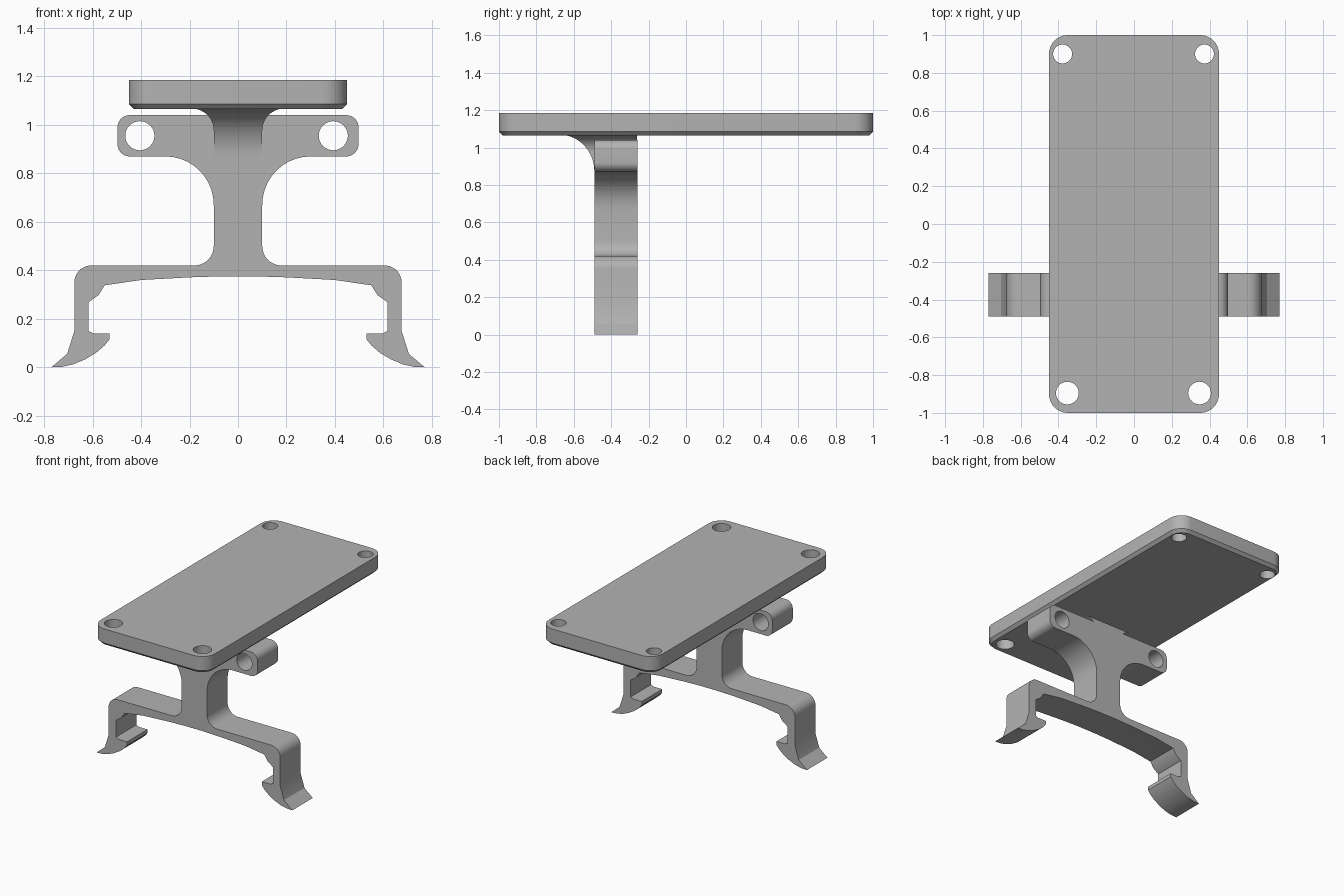
import bpy, bmesh, math
from mathutils import Vector

cube = bpy.data.objects.get("Cube")
if cube:
    bpy.data.objects.remove(cube, do_unlink=True)

grey = bpy.data.materials.new("plain_grey")
grey.use_nodes = True
grey.diffuse_color = (0.45, 0.45, 0.45, 1)
grey.node_tree.nodes["Principled BSDF"].inputs["Base Color"].default_value = grey.diffuse_color


def rounded(points, steps=10):
    """Closed outline from (x, y, radius) corners, with arcs at radius > 0."""
    out = []
    for i, (x, y, r) in enumerate(points):
        p = Vector((x, y))
        if r == 0:
            out.append(p)
            continue
        a = (Vector(points[i - 1][:2]) - p).normalized()
        b = (Vector(points[(i + 1) % len(points)][:2]) - p).normalized()
        half = a.angle(b) / 2
        centre = p + (a + b).normalized() * (r / math.sin(half))
        start = p + a * (r / math.tan(half)) - centre
        end = p + b * (r / math.tan(half)) - centre
        sweep = start.angle_signed(end)
        for k in range(steps + 1):
            t = -sweep * k / steps
            c, s = math.cos(t), math.sin(t)
            out.append(centre + Vector((start.x * c - start.y * s, start.x * s + start.y * c)))
    return out


def loft(name, rings):
    """Skin a stack of equal-length rings and cap both ends."""
    bm = bmesh.new()
    loops = [[bm.verts.new(p) for p in ring] for ring in rings]
    n = len(loops[0])
    for low, high in zip(loops, loops[1:]):
        for i in range(n):
            j = (i + 1) % n
            bm.faces.new((low[i], low[j], high[j], high[i]))
    bm.faces.new(loops[0][::-1])
    bm.faces.new(loops[-1])
    bmesh.ops.recalc_face_normals(bm, faces=bm.faces)
    mesh = bpy.data.meshes.new(name)
    bm.to_mesh(mesh)
    bm.free()
    mesh.materials.append(grey)
    obj = bpy.data.objects.new(name, mesh)
    bpy.context.collection.objects.link(obj)
    return obj


def activate(obj):
    bpy.ops.object.select_all(action='DESELECT')
    obj.select_set(True)
    bpy.context.view_layer.objects.active = obj


def drill(obj, location, radius, rotation=(0, 0, 0)):
    bpy.ops.mesh.primitive_cylinder_add(vertices=48, radius=radius, depth=0.8,
                                        location=location, rotation=rotation)
    cutter = bpy.context.object
    cutter.hide_render = True
    cutter.data.materials.append(grey)
    mod = obj.modifiers.new("hole", 'BOOLEAN')
    mod.operation, mod.solver, mod.object = 'DIFFERENCE', 'EXACT', cutter
    activate(obj)
    bpy.ops.object.modifier_apply(modifier=mod.name)
    bpy.data.objects.remove(cutter, do_unlink=True)


def smooth(obj):
    activate(obj)
    bpy.ops.object.shade_smooth_by_angle(angle=math.radians(25))


# Mounting plate with a chamfered lower rim and four corner holes
def plate_ring(z, inset):
    w, d, r = 0.45 - inset, 1 - inset, 0.1 - inset
    return [(p.x, p.y, z) for p in rounded([(w, d, r), (-w, d, r), (-w, -d, r), (w, -d, r)])]


plate = loft("mounting_plate", [plate_ring(1.065, 0.02), plate_ring(1.085, 0), plate_ring(1.185, 0)])
for x, y, r in [(-0.378, 0.9, 0.05), (0.373, 0.9, 0.05), (-0.353, -0.895, 0.06), (0.347, -0.895, 0.06)]:
    drill(plate, (x, y, 1.1), r)
smooth(plate)

# Clip bracket: crossbar, stem, arms and hooked feet as one mirrored outline
FRONT, BACK = -0.49, -0.26
side = [
    (0.497, 1.04, 0.05), (0.497, 0.87, 0.05), (0.1, 0.87, 0.2), (0.1, 0.42, 0.08),
    (0.675, 0.42, 0.07), (0.675, 0.15, 0), (0.705, 0.055, 0), (0.77, 0, 0),
    (0.725, 0.002, 0), (0.68, 0.012, 0), (0.63, 0.033, 0), (0.585, 0.06, 0),
    (0.55, 0.09, 0), (0.53, 0.115, 0), (0.53, 0.14, 0), (0.597, 0.14, 0),
    (0.617, 0.15, 0), (0.617, 0.268, 0), (0.575, 0.298, 0), (0.55, 0.338, 0),
    (0.4, 0.36, 0), (0.2, 0.371, 0), (0.07, 0.375, 0),
]
outline = rounded(side + [(-x, z, r) for x, z, r in reversed(side)])
bracket = loft("clip_bracket", [[(p.x, y, p.y) for p in outline] for y in (FRONT, BACK)])
for x in (-0.405, 0.393):
    drill(bracket, (x, -0.375, 0.955), 0.06, (math.pi / 2, 0, 0))
smooth(bracket)

# Neck: flares forward and sideways from the stem up into the plate
rings = []
for k in range(17):
    t = math.pi / 2 * k / 16
    z = 0.87 + 0.197 * math.sin(t)
    front = FRONT - 0.18 * (1 - math.cos(t))
    rise = max(0, (z - 0.977) / 0.09)
    w = 0.1 + 0.09 * (1 - math.sqrt(max(0, 1 - rise * rise)))
    rings.append([(-w, front, z), (w, front, z), (w, BACK - 0.001, z), (-w, BACK - 0.001, z)])
smooth(loft("flared_neck", rings))
